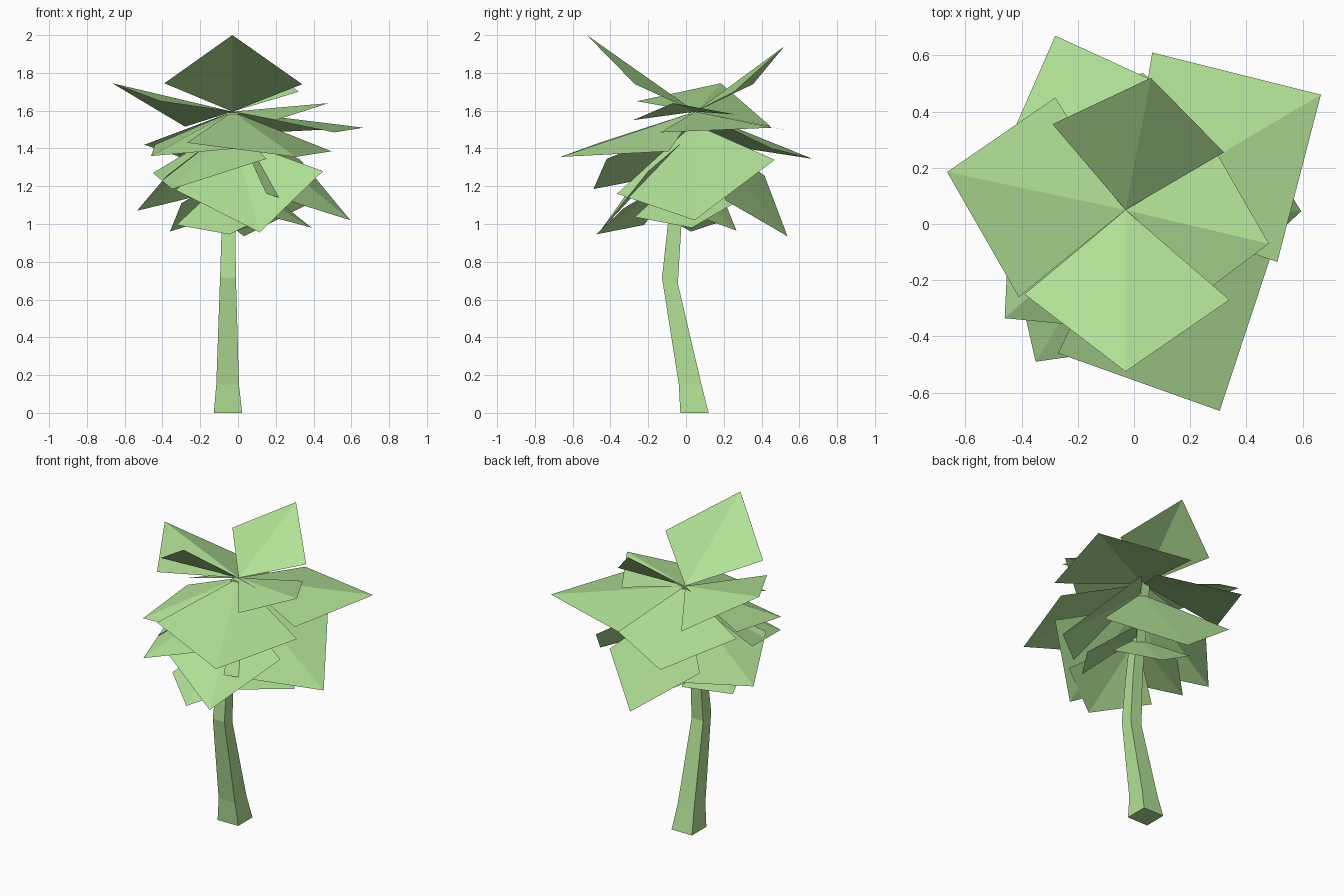
import bpy
import math
from mathutils import Vector

# Remove the default cube only
default_cube = bpy.data.objects.get("Cube")
if default_cube:
    bpy.data.objects.remove(default_cube, do_unlink=True)

# The whole plant shares one flat leaf green
green = bpy.data.materials.new("light_leaf_green")
green.use_nodes = True
leaf_colour = (0.44, 0.75, 0.305, 1)
green.diffuse_color = leaf_colour
green.node_tree.nodes["Principled BSDF"].inputs["Base Color"].default_value = leaf_colour


def add_mesh(name, points, faces):
    """Make a flat shaded green object from points and faces."""
    mesh = bpy.data.meshes.new(name)
    mesh.from_pydata([tuple(p) for p in points], [], faces)
    mesh.materials.append(green)
    mesh.update()
    part = bpy.data.objects.new(name, mesh)
    bpy.context.scene.collection.objects.link(part)
    return part


def add_leaf(name, base, right_side, tip, left_side):
    """Kite shaped leaf, creased along its midrib from base to tip."""
    return add_mesh(name, [base, right_side, tip, left_side],
                    [(0, 1, 2), (0, 2, 3)])


def add_drooping_leaf(name, base, heading, reach, tip_height, half_width, side_height):
    """Hanging leaf along a heading in degrees, rolled so its left side is higher."""
    angle = math.radians(heading)
    forward = Vector((math.cos(angle), math.sin(angle), 0))
    across = Vector((-forward.y, forward.x, 0))
    flat_base = Vector((base[0], base[1], 0))
    tip = flat_base + forward * reach
    middle = flat_base + forward * reach * 0.55
    tip.z = tip_height
    middle.z = side_height
    # The left side also reaches further out than the right
    twist = across * half_width + forward * reach * 0.12
    twist.z = half_width * 0.16
    add_leaf(name, base, middle - twist, tip, middle + twist)


# Trunk: square rings of centre and half width, bending to the front and back
rings = [
    ((-0.053, 0.045, 0), 0.075),
    ((-0.055, 0.022, 0.15), 0.06),
    ((-0.053, -0.085, 0.7), 0.042),
    ((-0.05, -0.06, 1.0), 0.036),
    ((-0.03, 0.045, 1.59), 0.03),
]
square = [(-1, -1), (1, -1), (1, 1), (-1, 1)]
trunk_points = []
for (x, y, z), half in rings:
    for sx, sy in square:
        # Rings lean with the trunk at the bend
        lean = -0.015 * sy if z == 0.7 else 0
        trunk_points.append((x + sx * half, y + sy * half, z + lean))

trunk_faces = [(3, 2, 1, 0)]
for ring in range(len(rings) - 1):
    for side in range(4):
        a = ring * 4 + side
        b = ring * 4 + (side + 1) % 4
        trunk_faces.append((a, b, b + 4, a + 4))
last = len(trunk_points) - 4
trunk_faces.append(tuple(range(last, last + 4)))
add_mesh("trunk", trunk_points, trunk_faces)

# Crown: large leaves rising and spreading from the trunk top
crown = (-0.03, 0.05, 1.595)
add_leaf("upright_front_leaf", crown,
         (-0.39, -0.25, 1.745), (-0.03, -0.525, 2.0), (0.34, -0.27, 1.74))
add_leaf("upright_back_leaf", crown,
         (0.32, 0.255, 1.7), (0.06, 0.52, 1.94), (-0.29, 0.355, 1.74))
add_leaf("raised_right_leaf", crown,
         (-0.28, 0.45, 1.515), (-0.665, 0.185, 1.745), (-0.41, -0.26, 1.65))
add_leaf("raised_left_leaf", crown,
         (0.2, -0.28, 1.55), (0.48, -0.07, 1.64), (0.29, 0.26, 1.58))
add_leaf("wide_back_left_leaf", crown,
         (0.51, -0.135, 1.485), (0.665, 0.46, 1.51), (0.065, 0.61, 1.48))
add_leaf("wide_front_left_leaf", crown,
         (-0.27, -0.46, 1.43), (0.305, -0.665, 1.355), (0.495, -0.09, 1.385))
add_leaf("wide_back_right_leaf", crown,
         (0.2, 0.45, 1.4), (-0.28, 0.67, 1.345), (-0.495, 0.18, 1.42))
add_leaf("wide_front_right_leaf", crown,
         (-0.44, 0.1, 1.42), (-0.46, -0.335, 1.36), (0, -0.38, 1.4))

# Middle tier: leaves falling outward under the crown
collar = (-0.02, 0.04, 1.53)
add_leaf("falling_right_leaf", collar,
         (-0.45, -0.05, 1.27), (-0.35, -0.49, 1.185), (0.15, -0.42, 1.345))
add_leaf("falling_left_leaf", collar,
         (0.15, -0.365, 1.16), (0.595, 0.045, 1.02), (0.33, 0.47, 1.34))
add_leaf("falling_front_leaf", (-0.02, 0, 1.45),
         (-0.33, -0.3, 1.18), (0.115, -0.46, 0.955), (0.45, -0.2, 1.28))
add_drooping_leaf("falling_back_leaf", collar, 84, 0.5, 0.935, 0.41, 1.19)
add_drooping_leaf("falling_far_right_leaf", collar, 178, 0.515, 1.07, 0.35, 1.2)

# Lower tier: small whorl hanging around the trunk
waist = (-0.045, -0.03, 1.26)
add_drooping_leaf("lower_right_leaf", waist, 170, 0.32, 0.96, 0.25, 1.07)
add_drooping_leaf("lower_left_leaf", waist, 8, 0.44, 0.98, 0.27, 1.08)
add_drooping_leaf("lower_front_leaf", waist, 270, 0.445, 0.945, 0.28, 1.04)
add_drooping_leaf("lower_back_leaf", waist, 82, 0.3, 0.965, 0.25, 1.08)
